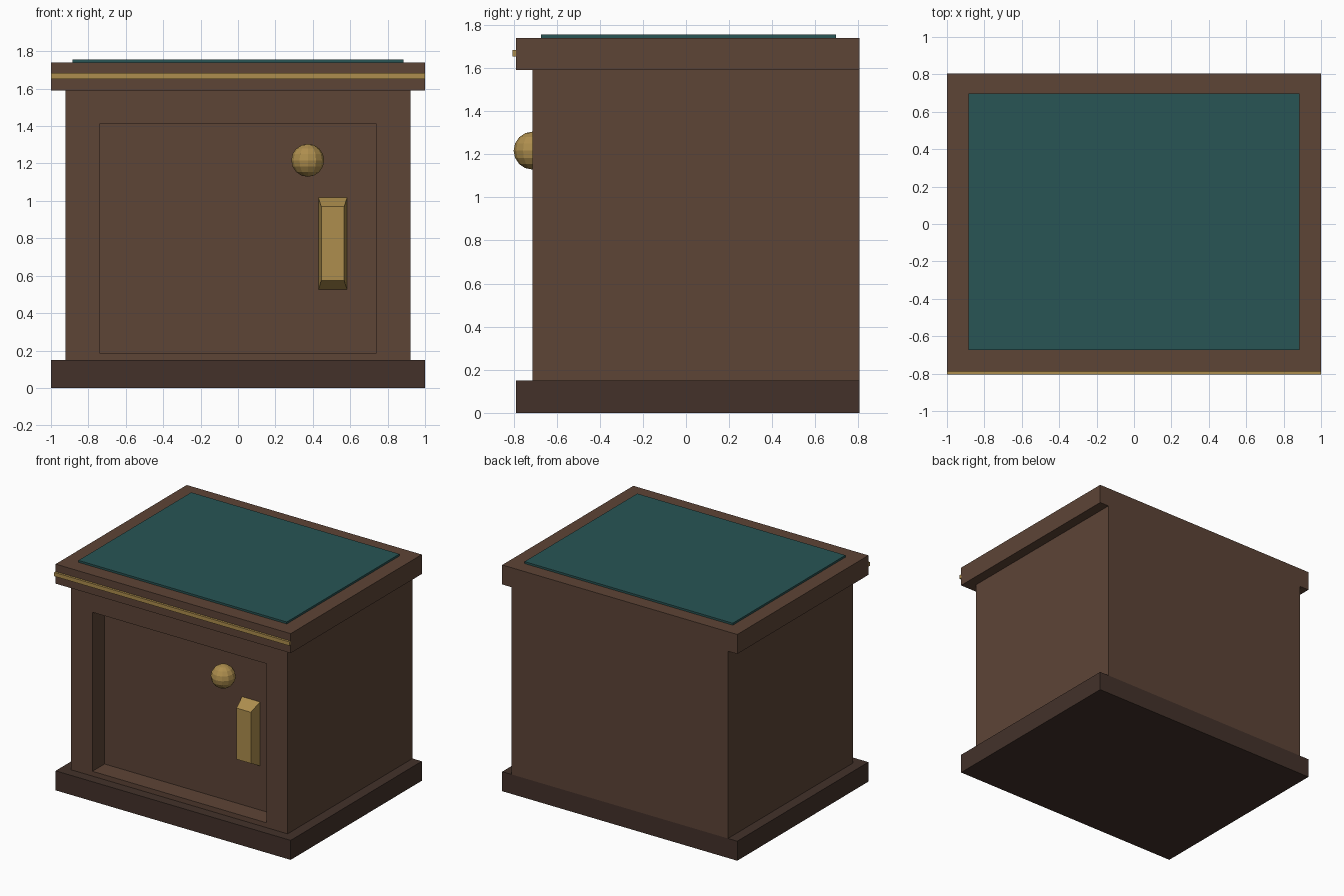
import bpy, bmesh
from mathutils import Matrix, Vector

if "Cube" in bpy.data.objects:
    bpy.data.objects.remove(bpy.data.objects["Cube"])


def material(name, rgb):
    m = bpy.data.materials.new(name)
    m.diffuse_color = (*rgb, 1)
    m.use_nodes = True
    m.node_tree.nodes["Principled BSDF"].inputs["Base Color"].default_value = m.diffuse_color
    return m


wood = material("wood", (0.11, 0.058, 0.037))
dark_wood = material("dark_wood", (0.056, 0.031, 0.023))
brass = material("brass", (0.42, 0.27, 0.075))
teal = material("teal", (0.021, 0.09, 0.09))


def box_bm(x, y, z):
    bm = bmesh.new()
    size = Vector((x[1] - x[0], y[1] - y[0], z[1] - z[0]))
    centre = Vector((sum(x), sum(y), sum(z))) / 2
    bmesh.ops.create_cube(bm, size=1, matrix=Matrix.Translation(centre) @ Matrix.Diagonal((*size, 1)))
    bm.normal_update()
    return bm


def front_face(bm):
    return min(bm.faces, key=lambda f: f.calc_center_median().y)


def finish(name, bm, mat):
    me = bpy.data.meshes.new(name)
    bm.to_mesh(me)
    bm.free()
    me.materials.append(mat)
    ob = bpy.data.objects.new(name, me)
    bpy.context.collection.objects.link(ob)
    return ob


FRONT, BACK = -0.712, 0.805
RECESS = -0.565

# Plinth, overhanging top, front trim strip and inlaid mat
finish("plinth", box_bm((-1, 1), (-0.788, BACK), (0, 0.15)), dark_wood)
finish("top_slab", box_bm((-1, 1), (-0.788, BACK), (1.59, 1.74)), wood)
finish("top_trim", box_bm((-1, 1), (-0.805, -0.775), (1.653, 1.683)), brass)
finish("top_mat", box_bm((-0.886, 0.886), (-0.673, 0.697), (1.735, 1.755)), teal)

# Cabinet body with a recessed front panel
bm = box_bm((-0.921, 0.921), (FRONT, BACK), (0.15, 1.59))
panel = front_face(bm)
bmesh.ops.inset_individual(bm, faces=[panel], thickness=0.03)
for v in panel.verts:
    v.co.x = 0.74 if v.co.x > 0 else -0.74
    v.co.z = 1.41 if v.co.z > 0.8 else 0.187
bmesh.ops.inset_individual(bm, faces=[panel], thickness=0.0, depth=FRONT - RECESS)
finish("cabinet_body", bm, wood)

# Tapered handle on the panel
bm = box_bm((0.43, 0.583), (-0.655, RECESS), (0.526, 1.018))
face = front_face(bm)
bmesh.ops.scale(bm, vec=(0.8, 1, 0.8), verts=face.verts,
                space=Matrix.Translation(-face.calc_center_median()))
finish("handle", bm, brass)

# Low-poly round knob
bm = bmesh.new()
bmesh.ops.create_uvsphere(bm, u_segments=12, v_segments=8, radius=0.088,
                          matrix=Matrix.Translation((0.373, FRONT, 1.217)))
finish("knob", bm, brass)
